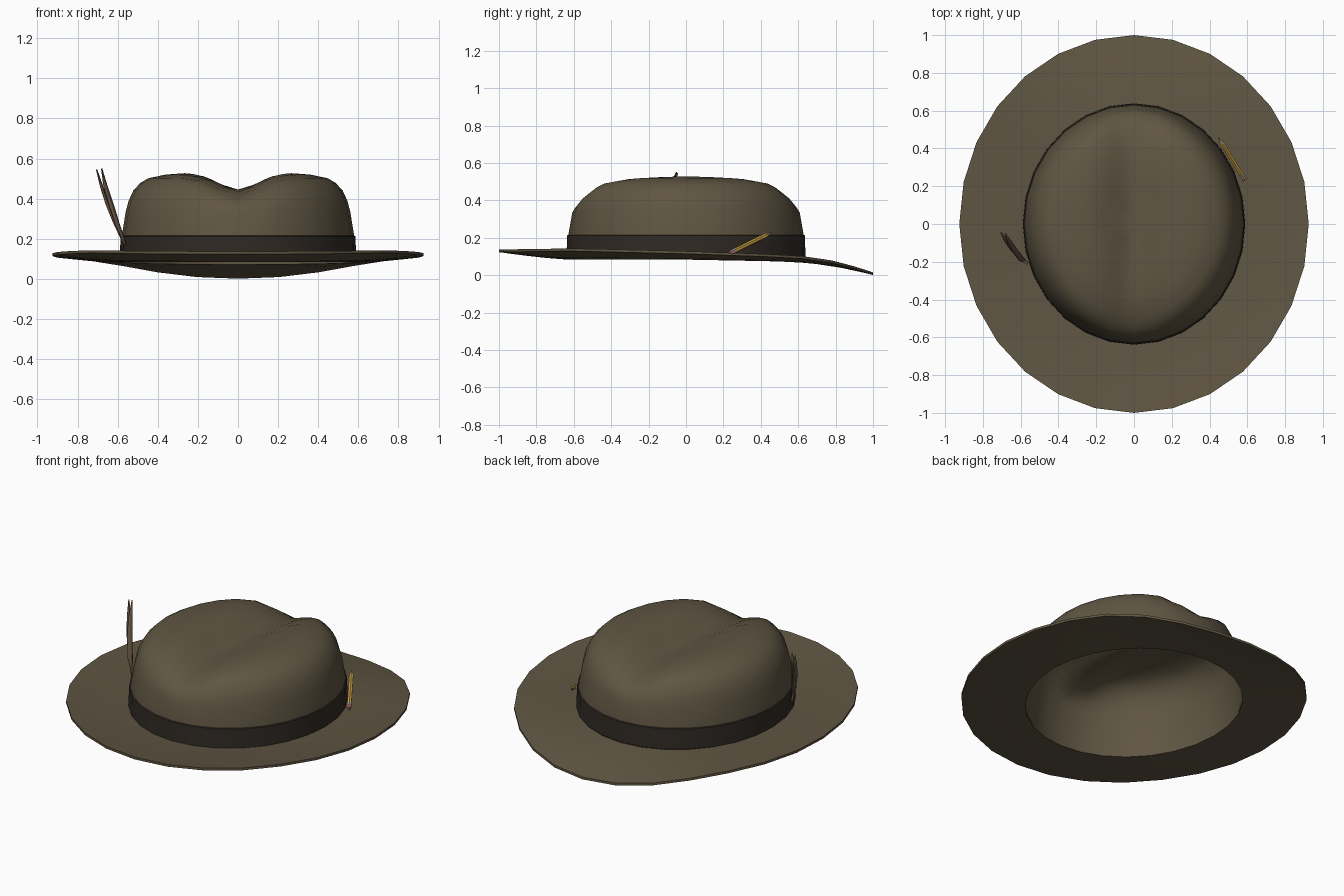
import bpy, bmesh, math
from mathutils import Vector

if "Cube" in bpy.data.objects:
    bpy.data.objects.remove(bpy.data.objects["Cube"])

N = 28                     # sides around the hat
RX, RY = 0.58, 0.63        # crown base radii


def material(name, rgb):
    m = bpy.data.materials.new(name)
    m.diffuse_color = (*rgb, 1)
    m.use_nodes = True
    m.node_tree.nodes["Principled BSDF"].inputs["Base Color"].default_value = m.diffuse_color
    return m


felt = material("felt", (0.115, 0.092, 0.055))
ribbon = material("ribbon", (0.03, 0.023, 0.018))
yellow = material("yellow_paint", (0.55, 0.33, 0.05))
wood = material("wood", (0.55, 0.38, 0.2))
pink = material("eraser", (0.55, 0.2, 0.2))
metal = material("ferrule", (0.3, 0.3, 0.28))
quill = material("feather", (0.12, 0.08, 0.05))


def interp(table, v):
    for (a, za), (b, zb) in zip(table, table[1:]):
        if v <= b:
            return za + (zb - za) * (max(v, a) - a) / (b - a)
    return table[-1][1]


def finish(name, bm, mat, angle=40, normals=True):
    if normals:
        bmesh.ops.recalc_face_normals(bm, faces=bm.faces)
    me = bpy.data.meshes.new(name)
    bm.to_mesh(me)
    bm.free()
    ob = bpy.data.objects.new(name, me)
    bpy.context.collection.objects.link(ob)
    me.materials.append(mat)
    bpy.context.view_layer.objects.active = ob
    ob.select_set(True)
    bpy.ops.object.shade_smooth_by_angle(angle=math.radians(angle))
    ob.select_set(False)
    return ob


def loft(name, rings, mat, closed=False, pole=None, angle=40):
    bm = bmesh.new()
    loops = [[bm.verts.new(p) for p in r] for r in rings]
    n = len(loops[0])
    for a, b in list(zip(loops, loops[1:])) + ([(loops[-1], loops[0])] if closed else []):
        for i in range(n):
            j = (i + 1) % n
            bm.faces.new((a[i], a[j], b[j], b[i]))
    if pole:
        c = bm.verts.new(pole)
        for i in range(n):
            bm.faces.new((loops[-1][i], loops[-1][(i + 1) % n], c))
    return finish(name, bm, mat, angle)


def ellipse(rx, ry, zfun):
    pts = []
    for i in range(N):
        a = 2 * math.pi * i / N
        x, y = rx * math.cos(a), ry * math.sin(a)
        pts.append((x, y, zfun(x, y)))
    return pts


# Brim: gently upturned at front and sides, dipping at the back
EDGE = [(-1, 0.137), (-0.6, 0.143), (0, 0.128), (0.45, 0.112), (0.7, 0.097),
        (0.85, 0.063), (1, 0.015)]


def inner_z(y):
    return 0.097 - 0.012 * max(y, 0) / RY


def brim_ring(t, drop):
    rx, ry = RX + (0.925 - RX) * t, RY + (1.0 - RY) * t

    def z(x, y):
        k = y / ry
        zi = inner_z(k * RY)
        return zi + (interp(EDGE, k) - zi) * t ** 1.3 - drop
    return ellipse(rx, ry, z)


ts = [0, 0.3, 0.6, 0.85, 1]
top = [brim_ring(t, 0) for t in ts]
under = [brim_ring(t, 0.014) for t in reversed(ts)]
loft("brim", top + under, felt, closed=True)


# Crown: open dome with a lengthwise crease
def dent(x):
    return 0.085 * math.exp(-(x / 0.14) ** 2)


profile = [(1.005, 0.085), (1.0, 0.21), (0.965, 0.335), (0.94, 0.39), (0.90, 0.44),
           (0.84, 0.478), (0.77, 0.502), (0.62, 0.52), (0.46, 0.529), (0.3, 0.53), (0.15, 0.53)]
rings = []
for r, h in profile:
    w = min(1, max(0, (h - 0.34) / 0.14))
    rings.append(ellipse(RX * r, RY * r, lambda x, y, h=h, w=w: h - w * dent(x)))
loft("crown", rings, felt, pole=(0, 0, 0.445), angle=60)

# Hat band
band = [(0.004, 0.088), (0.009, 0.092), (0.006, 0.212), (0.0, 0.216)]
loft("hat_band", [ellipse(RX + o, RY + o, lambda x, y, h=h: h) for o, h in band], ribbon)

# Pencil tucked into the band
tail, tip = Vector((0.585, 0.235, 0.118)), Vector((0.447, 0.458, 0.228))
axis = (tip - tail).normalized()
rot = axis.to_track_quat('Z', 'Y')
length = (tip - tail).length


def pencil_part(name, a, b, r1, r2, mat):
    bm = bmesh.new()
    bmesh.ops.create_cone(bm, cap_ends=True, segments=6, radius1=r1, radius2=r2,
                          depth=(b - a) * length)
    bmesh.ops.rotate(bm, verts=bm.verts, matrix=rot.to_matrix())
    bmesh.ops.translate(bm, verts=bm.verts, vec=tail + axis * length * (a + b) / 2)
    finish(name, bm, mat, 25)


pencil_part("pencil_eraser", 0, 0.07, 0.013, 0.013, pink)
pencil_part("pencil_ferrule", 0.07, 0.13, 0.014, 0.014, metal)
pencil_part("pencil_body", 0.13, 0.86, 0.013, 0.013, yellow)
pencil_part("pencil_point", 0.86, 0.97, 0.013, 0.003, wood)
pencil_part("pencil_lead", 0.97, 1.0, 0.003, 0.0005, ribbon)


# Feathers: two narrow curved blades rising from the band
def feather(name, pts, wide):
    bm = bmesh.new()
    rows = []
    for p, w in zip(pts, (0.006, 0.013, 0.015, 0.012, 0.002)):
        d = Vector(wide).normalized() * w
        rows.append([bm.verts.new(Vector(p) - d), bm.verts.new(Vector(p) + d)])
    for a, b in zip(rows, rows[1:]):
        bm.faces.new((a[0], a[1], b[1], b[0]))
    ob = finish(name, bm, quill)
    s = ob.modifiers.new("thickness", 'SOLIDIFY')
    s.thickness, s.offset = 0.005, 0


feather("feather_outer", [(-0.565, -0.21, 0.17), (-0.61, -0.165, 0.27), (-0.65, -0.12, 0.37),
                          (-0.68, -0.08, 0.46), (-0.705, -0.045, 0.545)], (0.5, 0.85, 0))
feather("feather_inner", [(-0.562, -0.205, 0.17), (-0.60, -0.185, 0.27), (-0.632, -0.14, 0.37),
                          (-0.66, -0.095, 0.46), (-0.68, -0.05, 0.55)], (0.75, 0.65, 0))
